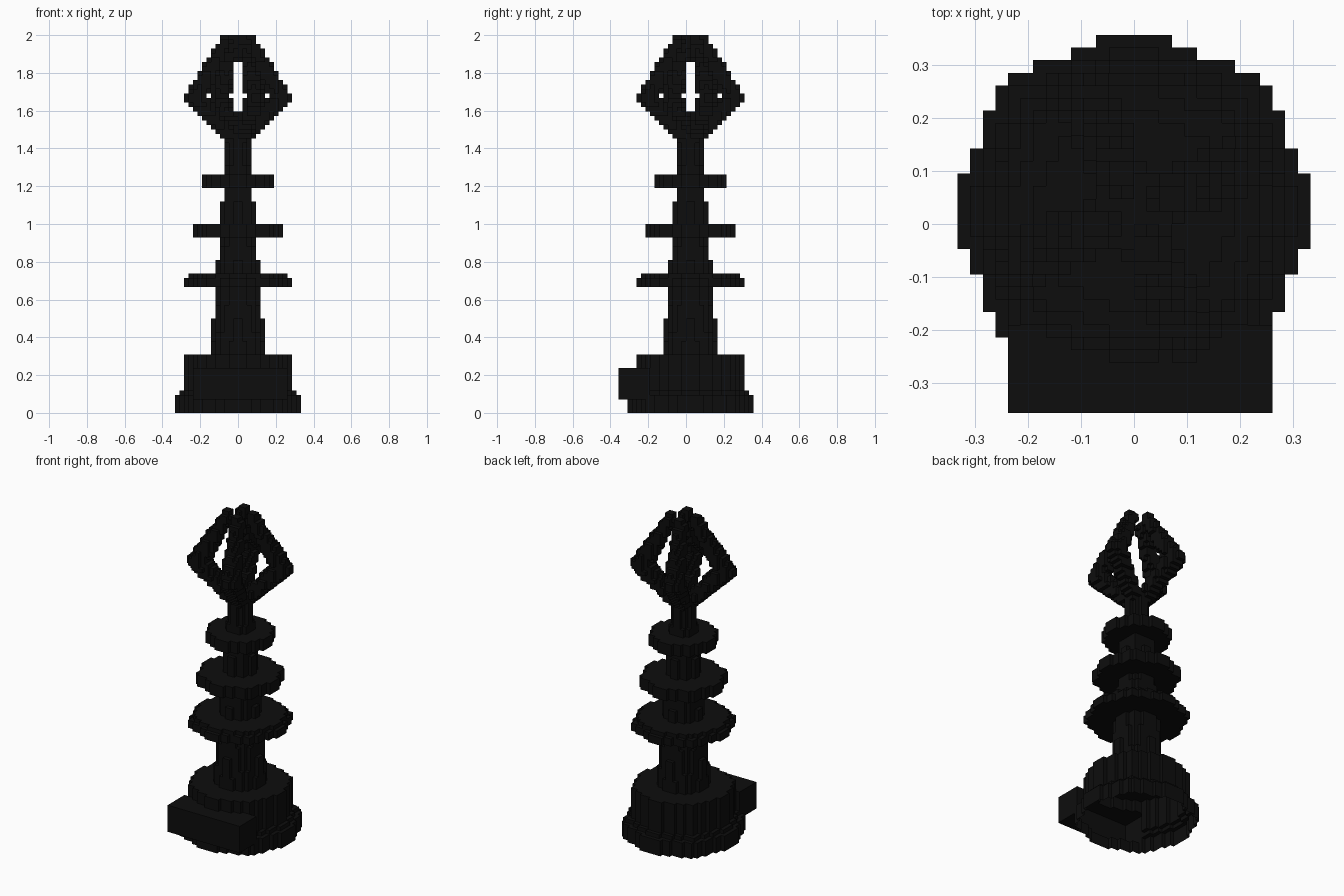
import bpy, bmesh, math
from mathutils import Vector

if "Cube" in bpy.data.objects:
    bpy.data.objects.remove(bpy.data.objects["Cube"])

U = 2 / 84          # edge of one block
CY = 1              # the round parts are centred one block behind y = 0
C, S = math.cos(math.pi / 8), math.sin(math.pi / 8)

mat = bpy.data.materials.new("black")
mat.diffuse_color = (0.004, 0.004, 0.004, 1)
mat.use_nodes = True
mat.node_tree.nodes["Principled BSDF"].inputs["Base Color"].default_value = mat.diffuse_color

# the six block sides: direction and corner offsets
SIDES = [((1, 0, 0), ((1, 0, 0), (1, 1, 0), (1, 1, 1), (1, 0, 1))),
         ((-1, 0, 0), ((0, 0, 0), (0, 0, 1), (0, 1, 1), (0, 1, 0))),
         ((0, 1, 0), ((0, 1, 0), (0, 1, 1), (1, 1, 1), (1, 1, 0))),
         ((0, -1, 0), ((0, 0, 0), (1, 0, 0), (1, 0, 1), (0, 0, 1))),
         ((0, 0, 1), ((0, 0, 1), (1, 0, 1), (1, 1, 1), (0, 1, 1))),
         ((0, 0, -1), ((0, 0, 0), (0, 1, 0), (1, 1, 0), (1, 0, 0)))]


def blocks(name, inside, z0, z1, open_bottom=False):
    """Fill a shape with cubic blocks and keep only the outer block faces."""
    cells = {(i, j, k) for i in range(-16, 16) for j in range(-16, 17)
             for k in range(z0, z1) if inside(i + .5, j + .5 - CY, k + .5)}
    bm, verts = bmesh.new(), {}

    def vert(p):
        if p not in verts:
            verts[p] = bm.verts.new(Vector(p) * U)
        return verts[p]

    for c in sorted(cells):
        for d, corners in SIDES:
            if tuple(a + b for a, b in zip(c, d)) in cells:
                continue
            if open_bottom and d[2] < 0 and c[2] == z0:
                continue
            bm.faces.new([vert(tuple(a + b for a, b in zip(c, q))) for q in corners])
    me = bpy.data.meshes.new(name)
    bm.to_mesh(me)
    bm.free()
    me.materials.append(mat)
    ob = bpy.data.objects.new(name, me)
    bpy.context.collection.objects.link(ob)
    return ob


def octagon(x, y, r):
    x, y = abs(x), abs(y)
    return max(x * C + y * S, x * S + y * C) <= r * C


# stepped pedestal with the front plate, hollow from below
def pedestal(x, y, z):
    r = 14.62 if z < 4 else 13.5 if z < 5 else 12.4
    plate = -10 < x < 11 and -16 < y < -9 and 3 < z < 10
    return plate or octagon(x, y, r)


blocks("pedestal", pedestal, 0, 13, open_bottom=True)

# tapered column
blocks("column", lambda x, y, z: octagon(x, y, 5.7 - (z - 21.5) / 13), 13, 62)

# three discs, smaller towards the top
for n, (r, z0, z1) in enumerate([(12.2, 28, 31), (10.2, 39, 42), (8.2, 50, 53)]):
    def disc(x, y, z, r=r, n=n):
        return octagon(x, y, r - (0.8 if n == 0 and z > 30 else 0))
    blocks(f"disc_{n + 1}", disc, z0, z1)


# four bent claws: points are radius, height, thickness
PATH = [(1, 60.5, 1.8), (10.2, 70, 2.3), (2.9, 82.8, 1.35)]


def claw_shape(angle):
    ca, sa = math.cos(angle), math.sin(angle)
    pts = [(Vector((r * ca, r * sa, z)), t) for r, z, t in PATH]

    def inside(x, y, z):
        p = Vector((x, y, z))
        for (a, ta), (b, tb) in zip(pts, pts[1:]):
            ab = b - a
            f = min(1, max(0, (p - a).dot(ab) / ab.length_squared))
            if (p - a - ab * f).length <= ta + (tb - ta) * f:
                return True
        return False
    return inside


for n in range(4):
    blocks(f"claw_{n + 1}", claw_shape(math.pi / 8 + n * math.pi / 2), 58, 84)
